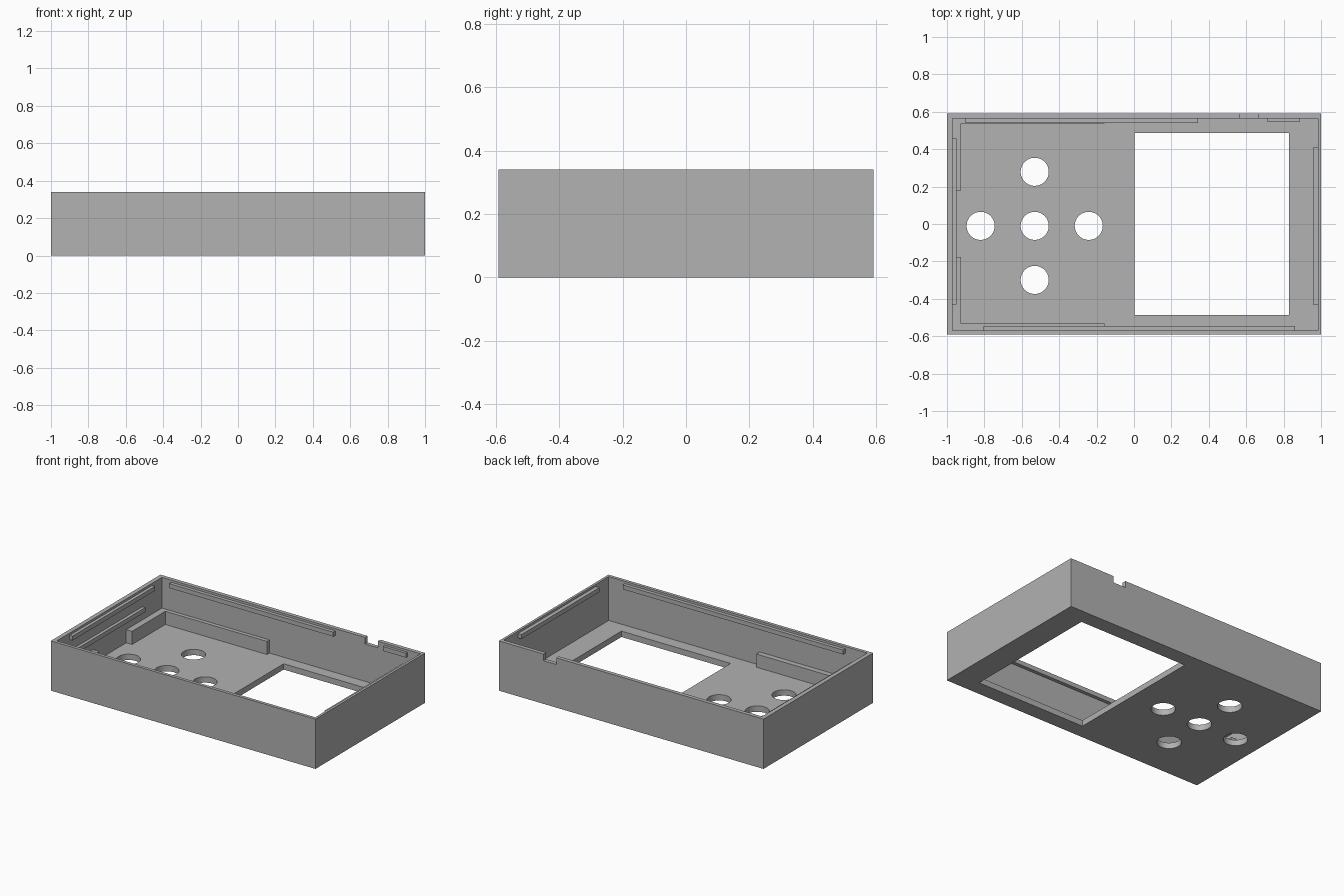
import bpy
from math import radians

cube = bpy.data.objects.get("Cube")
if cube:
    bpy.data.objects.remove(cube, do_unlink=True)

# Single grey plastic
grey = bpy.data.materials.new("grey_plastic")
grey.use_nodes = True
colour = (0.445, 0.445, 0.445, 1)
grey.diffuse_color = colour
grey.node_tree.nodes["Principled BSDF"].inputs["Base Color"].default_value = colour


def box(name, x0, x1, y0, y1, z0, z1):
    """Box between two corners."""
    bpy.ops.mesh.primitive_cube_add(
        size=1, location=((x0 + x1) / 2, (y0 + y1) / 2, (z0 + z1) / 2))
    ob = bpy.context.object
    ob.name = name
    ob.scale = (x1 - x0, y1 - y0, z1 - z0)
    bpy.ops.object.transform_apply(location=False, rotation=False, scale=True)
    ob.data.materials.append(grey)
    return ob


def cut(target, cutter):
    """Subtract the cutter from the target and remove it."""
    mod = target.modifiers.new("cut", "BOOLEAN")
    mod.operation = "DIFFERENCE"
    mod.solver = "EXACT"
    mod.object = cutter
    bpy.context.view_layer.objects.active = target
    bpy.ops.object.modifier_apply(modifier=mod.name)
    bpy.data.objects.remove(cutter, do_unlink=True)


# Overall size and inner faces of the walls
DEPTH, HEIGHT, FLOOR = 0.592, 0.34, 0.04
LEFT, RIGHT, FRONT, BACK = -0.97, 0.983, -0.57, 0.565
EMBED = 0.008

# Open tray
case = box("case_shell", -1, 1, -DEPTH, DEPTH, 0, HEIGHT)
cut(case, box("cavity", LEFT, RIGHT, FRONT, BACK, FLOOR, 1))

# Screen window and cable notch in the back wall
cut(case, box("window", 0.004, 0.829, -0.487, 0.487, -1, 0.2))
cut(case, box("notch", 0.565, 0.662, 0.55, 0.7, 0.295, 1))

# Five button holes in a cross
PITCH = 0.289
for i, j in ((0, 0), (1, 0), (-1, 0), (0, 1), (0, -1)):
    bpy.ops.mesh.primitive_cylinder_add(
        vertices=64, radius=0.075, depth=0.3,
        location=(-0.531 + i * PITCH, -0.01 + j * PITCH, 0))
    cut(case, bpy.context.object)
bpy.context.view_layer.objects.active = case
case.select_set(True)
bpy.ops.object.shade_smooth_by_angle(angle=radians(30))

# Lid ridges near the rim
Z0, Z1 = 0.295, 0.325
box("back_ridge", -0.90, 0.341, 0.541, BACK + EMBED, Z0, Z1)
box("back_short_ridge", 0.715, 0.886, 0.546, BACK + EMBED, Z0, Z1)
box("front_ridge", -0.805, 0.86, FRONT - EMBED, -0.546, Z0, Z1)
box("left_ridge", LEFT - EMBED, -0.948, -0.431, 0.458, Z0, Z1)
box("right_ridge", 0.956, RIGHT + EMBED, -0.431, 0.41, Z0, Z1)

# Lower ridge on the button side
box("left_lower_ridge", LEFT - EMBED, -0.948, -0.37, 0.353, 0.19, 0.22)

# L-shaped board supports in the two corners by the buttons
TOP = 0.13
box("back_support_long", LEFT - EMBED, -0.158, 0.538, BACK + EMBED, FLOOR - EMBED, TOP)
box("back_support_short", LEFT - EMBED, -0.926, 0.179, 0.54, FLOOR - EMBED, TOP)
box("front_support_long", LEFT - EMBED, -0.158, FRONT - EMBED, -0.533, FLOOR - EMBED, TOP)
box("front_support_short", LEFT - EMBED, -0.926, -0.535, -0.177, FLOOR - EMBED, TOP)
